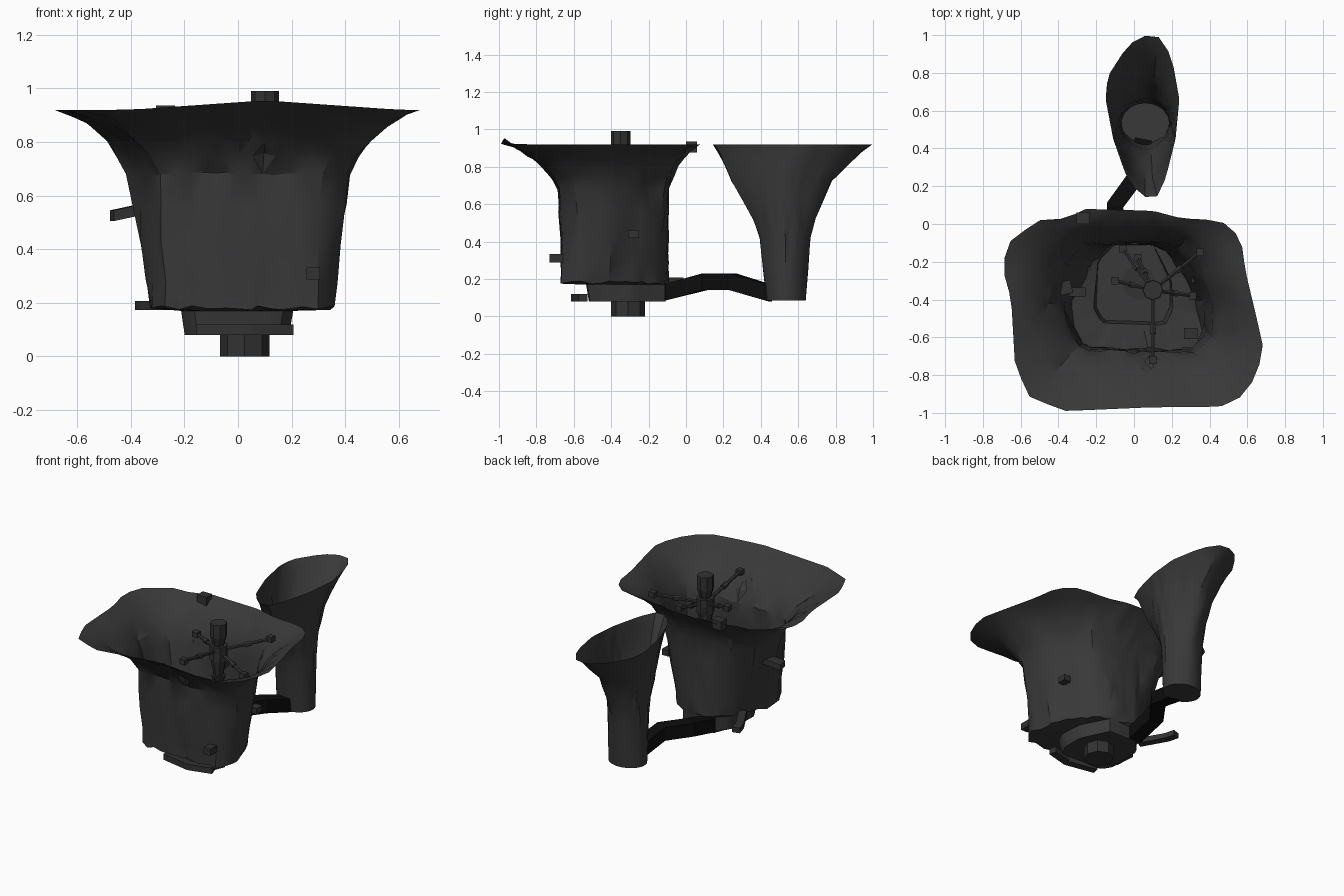
import bpy, bmesh, math, random
from mathutils import Vector

random.seed(4)
if "Cube" in bpy.data.objects:
    bpy.data.objects.remove(bpy.data.objects["Cube"])


def material(name, grey):
    m = bpy.data.materials.new(name)
    m.use_nodes = True
    m.diffuse_color = (grey, grey, grey, 1)
    m.node_tree.nodes["Principled BSDF"].inputs["Base Color"].default_value = (grey, grey, grey, 1)
    return m


rock = material("dark rock", 0.040)
tunnel_black = material("tunnel black", 0.004)
metal = material("dark metal", 0.032)


def finish(bm, name, mat, smooth=None):
    bmesh.ops.recalc_face_normals(bm, faces=bm.faces)
    mesh = bpy.data.meshes.new(name)
    bm.to_mesh(mesh)
    bm.free()
    mesh.materials.append(mat)
    ob = bpy.data.objects.new(name, mesh)
    bpy.context.collection.objects.link(ob)
    if smooth:
        bpy.ops.object.select_all(action="DESELECT")
        ob.select_set(True)
        bpy.context.view_layer.objects.active = ob
        bpy.ops.object.shade_smooth_by_angle(angle=math.radians(smooth))
    return ob


def resample(outline, centre, n):
    """Cut a closed outline with n evenly spaced rays from the centre."""
    c = Vector(centre)
    pts = [Vector(p) - c for p in outline]
    ring = []
    for i in range(n):
        a = -math.pi + math.tau * (i + .01) / n
        d = Vector((math.cos(a), math.sin(a)))
        for p, q in zip(pts, pts[1:] + pts[:1]):
            if d.cross(p) * d.cross(q) <= 0 and d.dot(p + q) > 0:
                ring.append(c + d * abs(p.cross(q) / d.cross(q - p)))
                break
    return ring


def mix(a, b, t):
    return [p.lerp(q, t) for p, q in zip(a, b)]


def loft(name, rings, jitter, rise=lambda p: 0.0):
    """Skin a stack of (height, ring) pairs, closed at the floor and open at the rim."""
    bm = bmesh.new()
    loops = []
    for k, (z, ring) in enumerate(rings):
        j = jitter if 1 < k < len(rings) - 1 else 0
        top = k == len(rings) - 1
        loops.append([bm.verts.new((p.x + random.uniform(-j, j), p.y + random.uniform(-j, j),
                                    z + random.uniform(-j, j) + (rise(p) if top else 0))) for p in ring])
    bm.faces.new(loops[0])
    for lo, hi in zip(loops, loops[1:]):
        for i in range(len(lo)):
            k = (i + 1) % len(lo)
            bm.faces.new((lo[i], lo[k], hi[k], hi[i]))
    bmesh.ops.triangulate(bm, faces=bm.faces)
    return finish(bm, name, rock, 28)


# Large pit: small sump, ledge, steep walls and flared rim
rim_outline = [(-.36, -.99), (.1, -.97), (.45, -.97), (.55, -.93), (.62, -.85), (.69, -.68), (.65, -.5),
               (.59, -.25), (.57, -.1), (.52, -.02), (.45, .02), (.25, .03), (.1, .07), (-.27, .08), (-.35, .03),
               (-.5, .02), (-.65, -.08), (-.7, -.22), (-.65, -.4), (-.63, -.75), (-.55, -.92)]
wall_outline = [(-.29, -.66), (0, -.68), (.34, -.67), (.41, -.6), (.42, -.42), (.33, -.24), (.22, -.11),
                (.1, -.09), (-.1, -.1), (-.26, -.11), (-.37, -.2), (-.42, -.4)]
ledge_outline = [(-.26, -.65), (.3, -.67), (.36, -.56), (.33, -.4), (.2, -.18), (.1, -.1),
                 (-.1, -.1), (-.2, -.18), (-.33, -.42), (-.33, -.53)]
sump_outline = [(-.16, -.51), (.15, -.52), (.19, -.44), (.19, -.3), (.1, -.11), (-.1, -.11), (-.19, -.2), (-.2, -.44)]
rim, wall, ledge, sump = [resample(o, (0, -.36), 48) for o in
                          (rim_outline, wall_outline, ledge_outline, sump_outline)]
stack = [(.08, sump), (.17, mix(sump, ledge, .1)), (.18, ledge)]
stack += [(z, mix(ledge, wall, t)) for z, t in ((.28, .2), (.42, .45), (.56, .75), (.68, 1))]
stack += [(z, mix(wall, rim, t)) for z, t in ((.75, .14), (.81, .32), (.86, .54), (.895, .77), (.92, 1))]


def front_rise(p):
    return .035 * max(0, 1 - abs(p.x - .1) / .5) if p.y < -.8 else 0


loft("pit", stack, .009, front_rise)

# Side shaft: round foot opening into a long teardrop mouth
mouth_outline = [(.08, 1), (.13, .99), (.17, .95), (.21, .83), (.24, .66), (.22, .45), (.17, .25), (.13, .15),
                 (.08, .13), (.02, .17), (-.04, .25), (-.11, .45), (-.15, .66), (-.14, .78),
                 (-.05, .92), (.02, .99)]
mouth = resample(mouth_outline, (.06, .54), 40)
foot = [Vector((.06 + .125 * math.cos(a), .535 + .105 * math.sin(a)))
        for a in (-math.pi + math.tau * i / 40 for i in range(40))]
throat = [p - Vector((0, .04)) for p in mix(foot, mouth, .5)]
shaft = [(z, mix(foot, throat, t)) for z, t in ((.085, 0), (.25, .1), (.42, .2), (.52, .4), (.62, .7), (.72, 1))]
shaft += [(z, mix(throat, mouth, t)) for z, t in ((.82, .45), (.88, .73), (.92, 1))]
loft("side_shaft", shaft, .005)


def strip(name, path, width, height, mat):
    """Sweep an upright rectangle along a path."""
    pts = [Vector(p) for p in path]
    bm = bmesh.new()
    loops = []
    for i, p in enumerate(pts):
        d = pts[min(i + 1, len(pts) - 1)] - pts[max(i - 1, 0)]
        side = Vector((d.y, -d.x, 0)).normalized() * width / 2
        up = Vector((0, 0, height / 2))
        loops.append([bm.verts.new(v) for v in (p - side - up, p + side - up, p + side + up, p - side + up)])
    for a, b in zip(loops, loops[1:]):
        for i in range(4):
            k = (i + 1) % 4
            bm.faces.new((a[i], a[k], b[k], b[i]))
    bm.faces.new(loops[0])
    bm.faces.new(loops[-1])
    return finish(bm, name, mat)


def rod(name, a, b, radius, sides=8, tip=None):
    a, b = Vector(a), Vector(b)
    bm = bmesh.new()
    bmesh.ops.create_cone(bm, cap_ends=True, segments=sides, radius1=radius,
                          radius2=radius if tip is None else tip, depth=(b - a).length)
    turn = (b - a).to_track_quat("Z", "Y")
    for v in bm.verts:
        v.co = turn @ v.co + (a + b) / 2
    return finish(bm, name, metal)


def block(name, centre, size):
    x, y, z = centre
    return strip(name, [(x, y - size[1] / 2, z), (x, y + size[1] / 2, z)], size[0], size[2], metal)


# Connecting tunnel
strip("tunnel", [(-.1, -.11, .13), (-.1, .1, .185), (.01, .25, .185), (.05, .45, .125)], .09, .09, tunnel_black)

# Socket beneath the sump
rod("floor_socket", (.025, -.31, 0), (.025, -.31, .085), .092)

# Hanging drill with stacked sections
hub = Vector((.1, -.35, .8))
for name, low, high, r, tip in (("drill_head", .9, .99, .052, .052), ("drill_collar", .84, .9, .035, .052),
                                ("drill_body", .74, .84, .055, .055), ("drill_neck", .64, .74, .03, .05),
                                ("drill_bit", .54, .64, .02, .045)):
    rod(name, (hub.x, hub.y, low), (hub.x, hub.y, high), r, 8, tip)

# Bracing arms with clamp feet
feet = [(.1, -.72, .87), (.35, -.15, .87), (-.1, -.3, .84), (-.06, -.13, .68), (.31, -.38, .7), (.02, -.18, .62)]
for i, foot_at in enumerate(feet):
    f = Vector(foot_at)
    rod(f"brace_arm_{i}", hub, f, .011, 6)
    rod(f"brace_knuckle_{i}", hub.lerp(f, .5), hub.lerp(f, .62), .018, 6)
    block(f"brace_foot_{i}", f, (.04, .04, .035))

# Ledges and small fittings on the walls
strip("front_ledge", [(-.15, -.55, .1), (.05, -.59, .1), (.2, -.55, .1)], .05, .04, metal)
strip("side_ledge", [(-.25, -.25, .19), (-.3, -.16, .19), (-.34, -.09, .19), (-.36, -.02, .19)], .05, .035, metal)
strip("side_bar", [(-.47, -.36, .525), (-.33, -.33, .555)], .07, .04, metal)
block("rim_box", (-.27, .03, .905), (.07, .06, .06))
block("front_box", (.28, -.69, .31), (.05, .08, .045))
block("side_box", (.33, -.28, .44), (.05, .06, .04))
block("inner_box_right", (.3, -.58, .25), (.07, .06, .05))
block("inner_box_left", (-.3, -.36, .45), (.09, .05, .04))
